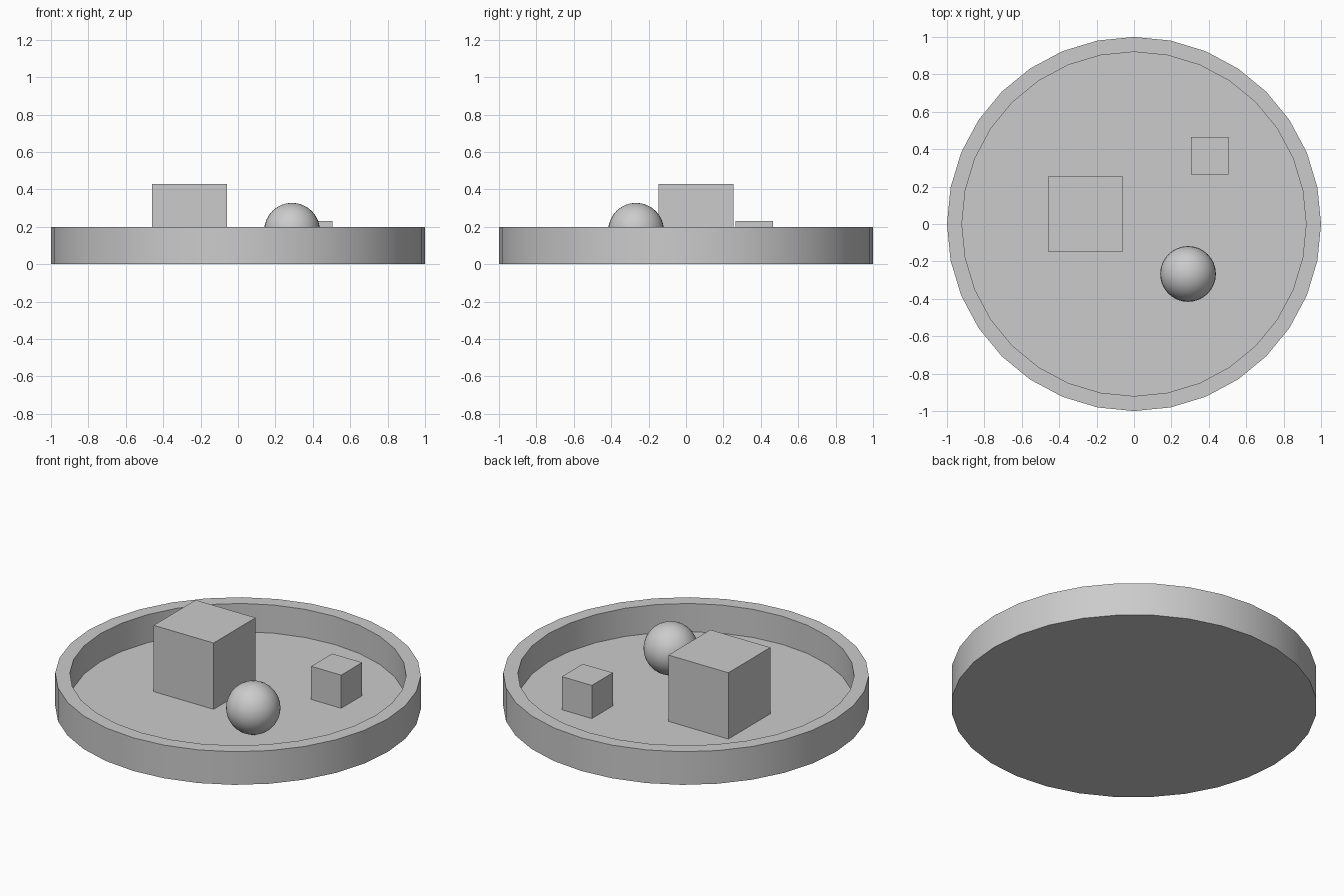
import bpy, bmesh, math

if "Cube" in bpy.data.objects:
    bpy.data.objects.remove(bpy.data.objects["Cube"])

SIDES = 32
FLOOR = 0.03


def finish(name, bm, smooth=False):
    bmesh.ops.recalc_face_normals(bm, faces=bm.faces)
    mesh = bpy.data.meshes.new(name)
    bm.to_mesh(mesh)
    bm.free()
    obj = bpy.data.objects.new(name, mesh)
    bpy.context.collection.objects.link(obj)
    if smooth:
        bpy.ops.object.select_all(action='DESELECT')
        obj.select_set(True)
        bpy.context.view_layer.objects.active = obj
        bpy.ops.object.shade_smooth_by_angle(angle=math.radians(30))
    return obj


def cube(name, size, x, y):
    bm = bmesh.new()
    bmesh.ops.create_cube(bm, size=size)
    bmesh.ops.translate(bm, verts=bm.verts, vec=(x, y, FLOOR + size / 2))
    finish(name, bm)


# Round tray: rings from the outer base, over the rim, down to the inner floor
bm = bmesh.new()
profile = [(1.0, 0.0), (1.0, 0.2), (0.92, 0.2), (0.92, FLOOR)]
rings = [[bm.verts.new((r * math.sin(2 * math.pi * i / SIDES),
                        r * math.cos(2 * math.pi * i / SIDES), z))
          for i in range(SIDES)] for r, z in profile]
for a, b in zip(rings, rings[1:]):
    for i in range(SIDES):
        j = (i + 1) % SIDES
        bm.faces.new((a[i], a[j], b[j], b[i]))
bm.faces.new(rings[0])
bm.faces.new(rings[-1])
finish("tray", bm, smooth=True)

# Blocks resting on the tray floor
cube("large_block", 0.4, -0.26, 0.053)
cube("small_block", 0.2, 0.404, 0.364)

# Ball
bm = bmesh.new()
bmesh.ops.create_uvsphere(bm, u_segments=32, v_segments=16, radius=0.149)
bmesh.ops.translate(bm, verts=bm.verts, vec=(0.289, -0.267, FLOOR + 0.149))
finish("ball", bm, smooth=True)
